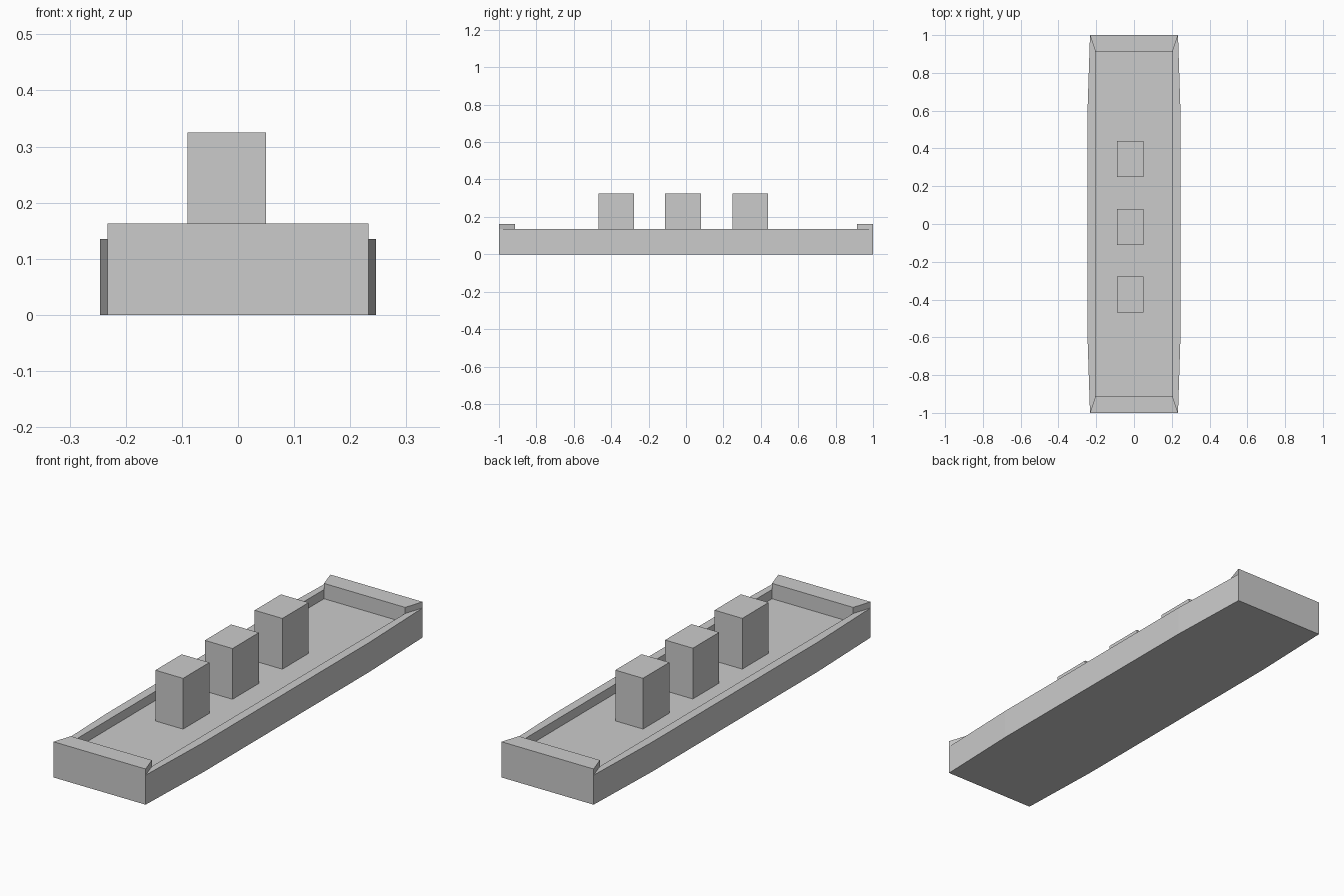
import bpy, bmesh
from mathutils import Matrix

if "Cube" in bpy.data.objects:
    bpy.data.objects.remove(bpy.data.objects["Cube"])

FLOOR, RAIL, END = 0.093, 0.135, 0.163    # heights
IX, IY = 0.205, 0.914                     # inner corner of the recess
CX, MX, MY = 0.233, 0.246, 0.6            # outer corner x, bulged side x and y


def add_object(name, bm):
    bmesh.ops.remove_doubles(bm, verts=bm.verts, dist=1e-5)
    bmesh.ops.recalc_face_normals(bm, faces=bm.faces)
    mesh = bpy.data.meshes.new(name)
    bm.to_mesh(mesh)
    bm.free()
    obj = bpy.data.objects.new(name, mesh)
    bpy.context.collection.objects.link(obj)
    return obj


# Tray: bulged outline, sunken floor, low side rails and raised end rails
bm = bmesh.new()


def face(*pts):
    bm.faces.new([bm.verts.new(p) for p in pts])


def flat(pts, z):
    face(*[(x, y, z) for x, y in pts])


side = [(CX, -1), (MX, -MY), (MX, MY), (CX, 1)]
flat(side + [(-x, -y) for x, y in side], 0)
flat([(-IX, -IY), (IX, -IY), (IX, IY), (-IX, IY)], FLOOR)

for s in (-1, 1):
    # Side rail: outer walls, top, inner wall
    outer = [(s * x, y) for x, y in side]
    for (x1, y1), (x2, y2) in zip(outer, outer[1:]):
        face((x1, y1, 0), (x2, y2, 0), (x2, y2, RAIL), (x1, y1, RAIL))
    flat(outer + [(s * IX, IY), (s * IX, -IY)], RAIL)
    face(*[(s * IX, y, z) for y, z in
           ((-IY, FLOOR), (IY, FLOOR), (IY, RAIL), (-IY, RAIL))])
    # End rail: outer wall, inner wall, top, mitred steps
    for x, y, z in ((CX, s, 0), (IX, s * IY, FLOOR)):
        face((-x, y, z), (x, y, z), (x, y, RAIL), (x, y, END),
             (-x, y, END), (-x, y, RAIL))
    flat([(-CX, s), (CX, s), (IX, s * IY), (-IX, s * IY)], END)
    for t in (-1, 1):
        face((t * CX, s, RAIL), (t * IX, s * IY, RAIL),
             (t * IX, s * IY, END), (t * CX, s, END))
add_object("tray", bm)

# Three upright blocks standing on the tray floor
height = 0.325 - FLOOR
for i, y in enumerate((-0.373, -0.016, 0.344)):
    bm = bmesh.new()
    bmesh.ops.create_cube(bm, size=1, matrix=Matrix.Diagonal((0.14, 0.19, height, 1)))
    block = add_object(f"block_{i + 1}", bm)
    block.location = (-0.02, y, FLOOR + height / 2)
